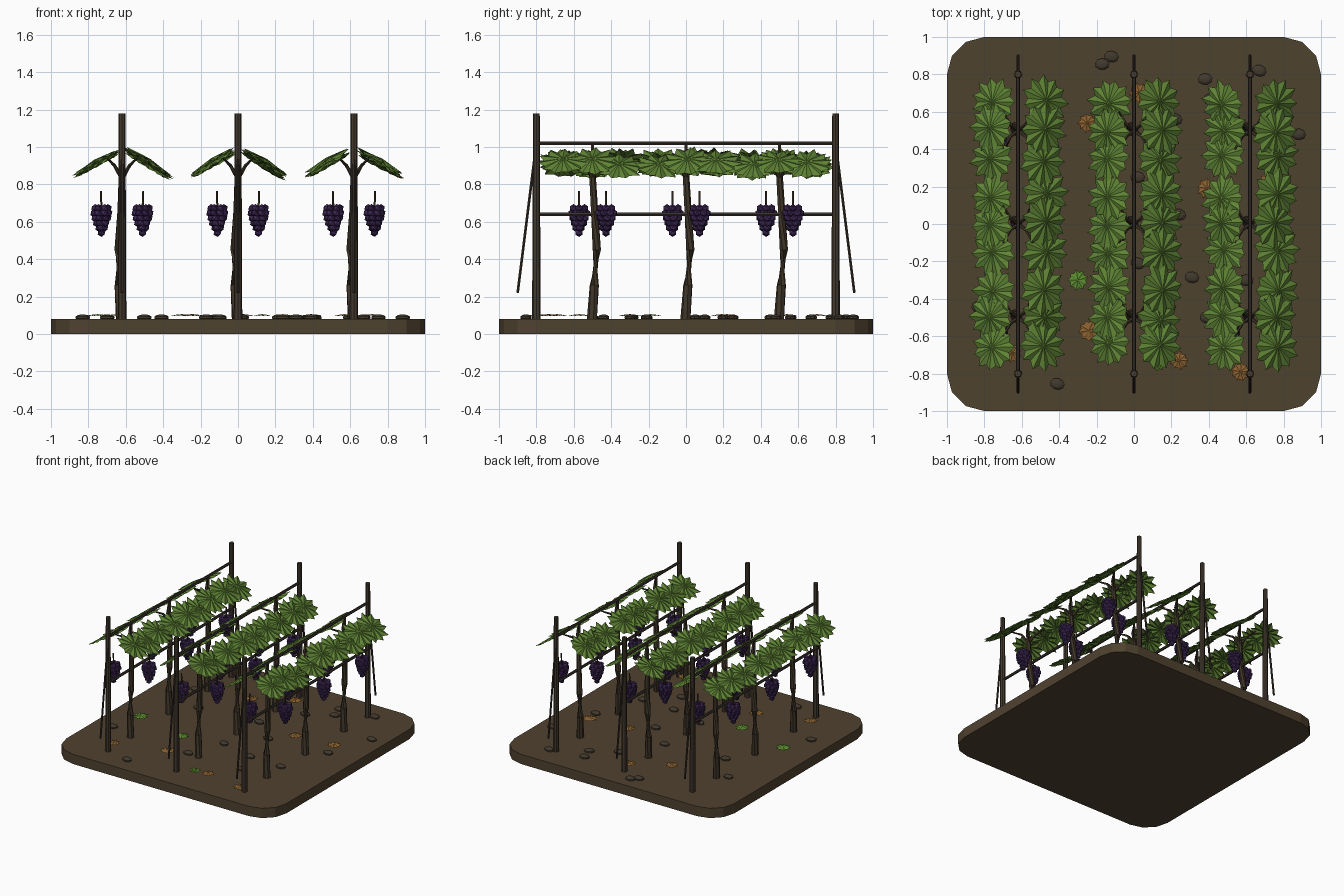
import bpy, bmesh, math, random
from mathutils import Vector, Matrix, Euler

if "Cube" in bpy.data.objects:
    bpy.data.objects.remove(bpy.data.objects["Cube"])

random.seed(7)
ROWS, VINES = (-0.62, 0.0, 0.62), (-0.5, 0.0, 0.5)
GROUND = 0.08


def material(name, rgb):
    m = bpy.data.materials.new(name)
    m.diffuse_color = (*rgb, 1)
    m.use_nodes = True
    m.node_tree.nodes["Principled BSDF"].inputs["Base Color"].default_value = m.diffuse_color
    return m


SOIL = material("soil brown", (0.078, 0.054, 0.028))
STONE = material("stone brown", (0.055, 0.042, 0.027))
POST = material("post wood", (0.056, 0.042, 0.027))
WIRE = material("wire brown", (0.042, 0.032, 0.024))
BARK = material("vine bark", (0.052, 0.037, 0.022))
LEAF = material("leaf green", (0.115, 0.23, 0.035))
FRESH = material("fresh fallen green", (0.11, 0.27, 0.03))
DRY = material("dry leaf orange", (0.27, 0.125, 0.03))
GRAPE = material("grape purple", (0.058, 0.025, 0.11))
DARK = material("dark grape purple", (0.04, 0.018, 0.08))


def finish(name, bm, *mats):
    mesh = bpy.data.meshes.new(name)
    bm.to_mesh(mesh)
    bm.free()
    for m in mats:
        mesh.materials.append(m)
    ob = bpy.data.objects.new(name, mesh)
    bpy.context.collection.objects.link(ob)
    return ob


def tube(bm, points, radii, sides=8):
    """Capped tube through the points, one radius per point."""
    pts = [Vector(p) for p in points]
    rings = []
    for i, p in enumerate(pts):
        d = pts[min(i + 1, len(pts) - 1)] - pts[max(i - 1, 0)]
        q = d.to_track_quat('Z', 'Y')
        rings.append([bm.verts.new(p + q @ Vector((
            radii[i] * math.cos(math.tau * k / sides),
            radii[i] * math.sin(math.tau * k / sides), 0))) for k in range(sides)])
    for a, b in zip(rings, rings[1:]):
        for k in range(sides):
            n = (k + 1) % sides
            bm.faces.new((a[k], a[n], b[n], b[k]))
    bm.faces.new(rings[0][::-1])
    bm.faces.new(rings[-1])


def leaf(bm, matrix, r, mat=0, fold=0.016, tips=11):
    """Pleated star: tips on ridges, notches a little lower."""
    centre = bm.verts.new(matrix @ Vector((0, 0, fold)))
    rim = []
    for k in range(tips * 2):
        a = math.tau * k / (tips * 2)
        tip = k % 2 == 0
        rad = r * (random.uniform(0.93, 1.08) if tip else 0.76)
        z = 0 if tip else -fold * 0.5
        rim.append(bm.verts.new(matrix @ Vector((rad * math.cos(a), rad * math.sin(a), z))))
    for k in range(len(rim)):
        f = bm.faces.new((centre, rim[k], rim[(k + 1) % len(rim)]))
        f.material_index = mat


# soil slab with rounded corners
bm = bmesh.new()
outline = []
for q, (sx, sy) in enumerate(((1, 1), (-1, 1), (-1, -1), (1, -1))):
    for k in range(4):
        a = math.pi / 2 * (q + k / 3)
        outline.append(bm.verts.new((sx * 0.8 + 0.2 * math.cos(a),
                                     sy * 0.8 + 0.2 * math.sin(a), 0)))
face = bm.faces.new(outline)
top = bmesh.ops.extrude_face_region(bm, geom=[face])["geom"]
bmesh.ops.translate(bm, vec=(0, 0, GROUND),
                    verts=[v for v in top if isinstance(v, bmesh.types.BMVert)])
bmesh.ops.recalc_face_normals(bm, faces=bm.faces)
finish("soil_slab", bm, SOIL)

# posts, wires and end braces
for i, x in enumerate(ROWS):
    bm = bmesh.new()
    for y in (-0.8, 0.8):
        tube(bm, [(x, y, GROUND - 0.01), (x, y, 1.18)], [0.023, 0.018])
    finish(f"row_{i}_posts", bm, POST)
    bm = bmesh.new()
    for z in (0.64, 1.02):
        tube(bm, [(x, -0.8, z), (x, 0.8, z)], [0.011, 0.011], 6)
    for s in (-1, 1):
        tube(bm, [(x, s * 0.8, 1.02), (x, s * 0.9, 0.22)], [0.008, 0.008], 6)
    finish(f"row_{i}_wires", bm, WIRE)

# vines: bent trunks with forked arms
for i, x in enumerate(ROWS):
    bm = bmesh.new()
    for y in VINES:
        tube(bm, [(x - 0.005, y - 0.003, GROUND - 0.01), (x - 0.017, y + 0.01, 0.26),
                  (x - 0.018, y + 0.022, 0.45), (x - 0.005, y + 0.01, 0.66), (x, y, 0.85)],
             [0.028, 0.025, 0.023, 0.02, 0.018], 7)
        for sx in (-1, 1):
            for sy in (-1, 1):
                tube(bm, [(x, y, 0.83), (x + sx * 0.04, y + sy * 0.03, 0.90),
                          (x + sx * 0.08, y + sy * 0.1, 0.94)], [0.012, 0.009, 0.005], 5)
        tube(bm, [(x, y, 0.84), (x, y, 1.02)], [0.014, 0.009], 6)
    finish(f"row_{i}_vine_trunks", bm, BARK)

# leaf canopy: three big leaves on each slope of each vine
for i, x in enumerate(ROWS):
    bm = bmesh.new()
    for y in VINES:
        for s in (-1, 1):
            for dy in (-0.15, 0.0, 0.15):
                pos = Vector((x + s * (0.137 + random.uniform(-0.01, 0.01)),
                              y + dy + random.uniform(-0.015, 0.015),
                              0.912 + random.uniform(-0.015, 0.015)))
                tilt = Euler((random.uniform(-0.1, 0.1),
                              s * (0.53 + random.uniform(-0.06, 0.06)), 0)).to_matrix().to_4x4()
                spin = Matrix.Rotation(random.uniform(0, math.tau), 4, 'Z')
                leaf(bm, Matrix.Translation(pos) @ tilt @ spin, 0.131 if s < 0 else 0.138)
    finish(f"row_{i}_leaves", bm, LEAF)

# grape bunches: tapering rings of berries on a short stem
for i, x in enumerate(ROWS):
    bm, stems = bmesh.new(), bmesh.new()
    for y in VINES:
        for s in (-1, 1):
            c = Vector((x + s * 0.11, y + s * 0.072, 0))
            for layer, (n, r) in enumerate(((6, 0.034), (7, 0.039), (6, 0.033),
                                            (5, 0.025), (3, 0.016), (1, 0.0))):
                z = 0.672 - layer * 0.026
                for k in range(n):
                    a = math.tau * k / n + layer * 0.6
                    pos = c + Vector((r * math.cos(a), r * math.sin(a), z))
                    new = bmesh.ops.create_icosphere(
                        bm, subdivisions=1, radius=0.023, matrix=Matrix.Translation(pos))
                    shade = int(random.random() < 0.35)
                    for f in {f for v in new["verts"] for f in v.link_faces}:
                        f.material_index = shade
            tube(stems, [c + Vector((0, 0, 0.67)), c + Vector((s * 0.003, 0, 0.765))],
                 [0.006, 0.005], 5)
    finish(f"row_{i}_grapes", bm, GRAPE, DARK)
    finish(f"row_{i}_grape_stems", stems, BARK)

# stones on the soil
bm = bmesh.new()
for x, y in ((-0.17, 0.855), (-0.12, 0.895), (0.38, 0.775), (0.67, 0.82), (0.41, 0.67),
             (0.88, 0.48), (-0.83, -0.44), (0.31, -0.285), (0.39, -0.5), (-0.41, -0.855),
             (0.02, 0.25), (0.24, 0.05), (0.02, -0.21), (-0.5, 0.2), (0.22, 0.56),
             (0.75, 0.1), (-0.7, 0.45), (0.6, -0.3), (-0.1, -0.5)):
    m = (Matrix.Translation((x, y, GROUND + 0.008))
         @ Matrix.Rotation(random.uniform(-0.4, 0.4), 4, 'Z')
         @ Matrix.Diagonal((0.042, 0.032, 0.017, 1)))
    bmesh.ops.create_uvsphere(bm, u_segments=9, v_segments=5, radius=1, matrix=m)
finish("stones", bm, STONE)

# fallen leaves, fresh and dry
bm = bmesh.new()
FALLEN = ((-0.3, -0.3, 0), (0.13, -0.74, 0), (-0.75, -0.19, 0), (0.03, 0.7, 1),
          (-0.25, 0.54, 1), (-0.24, -0.57, 1), (0.24, -0.73, 1), (0.57, -0.79, 1),
          (-0.65, -0.69, 1), (0.72, 0.22, 1), (0.39, 0.19, 1))
for x, y, kind in FALLEN:
    m = (Matrix.Translation((x, y, GROUND + 0.02))
         @ Matrix.Rotation(random.uniform(0, 6), 4, 'Z'))
    leaf(bm, m, random.uniform(0.045, 0.06), kind, 0.006, 9)
finish("fallen_leaves", bm, FRESH, DRY)
